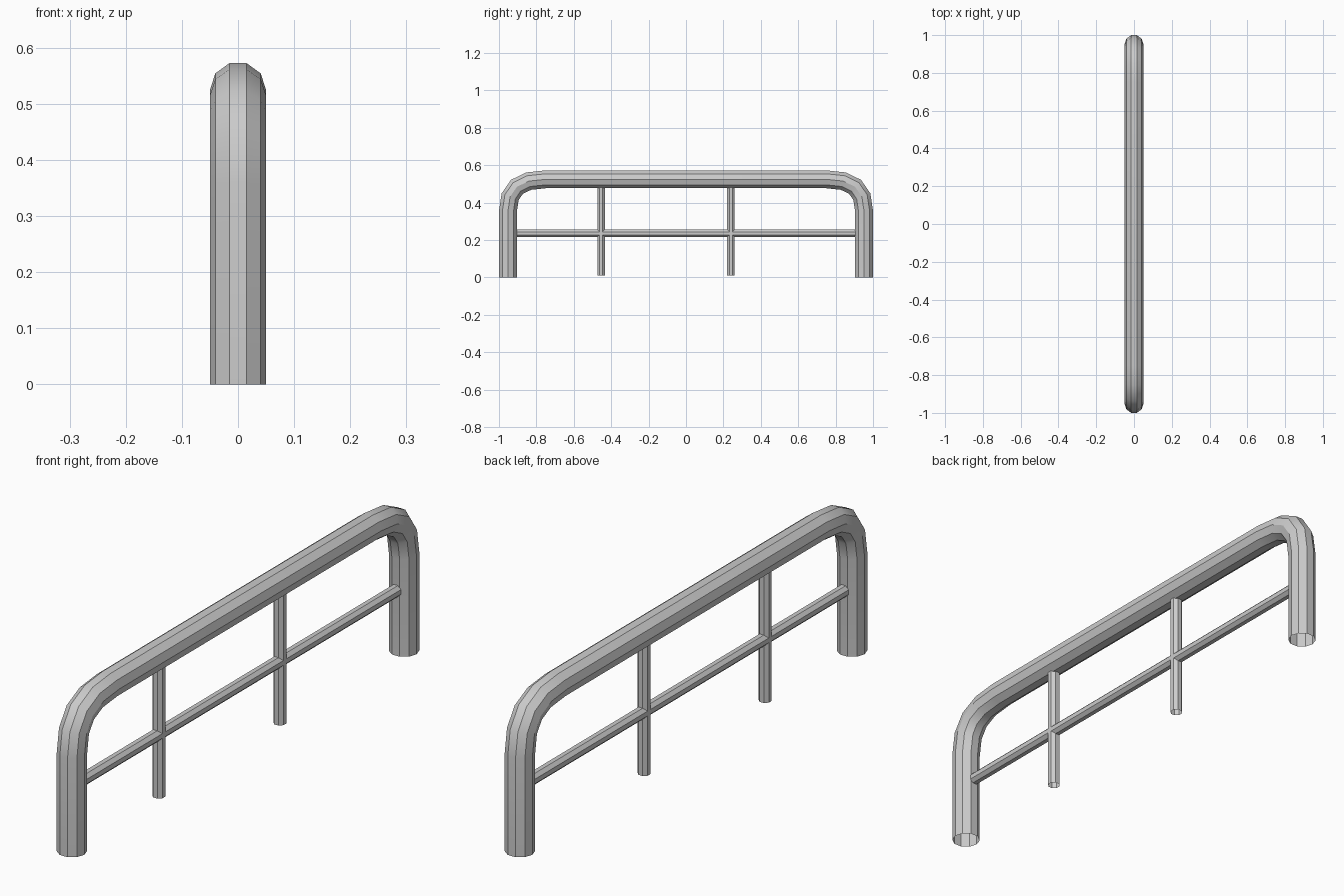
import bpy, bmesh
from math import pi, sin, cos, radians
from mathutils import Vector

if "Cube" in bpy.data.objects:
    bpy.data.objects.remove(bpy.data.objects["Cube"])


def tube(name, path, radius, sides, phase=0.0):
    """Open-ended mitred tube along a path of (y, z) points in the x = 0 plane."""
    pts = [Vector((0, y, z)) for y, z in path]
    across = Vector((1, 0, 0))
    bm = bmesh.new()
    rings = []
    for i, p in enumerate(pts):
        d0 = (p - pts[i - 1]).normalized() if i else None
        d1 = (pts[i + 1] - p).normalized() if i < len(pts) - 1 else None
        d0, d1 = d0 or d1, d1 or d0
        tangent = (d0 + d1).normalized()
        normal = tangent.cross(across) / tangent.dot(d0)
        rings.append([bm.verts.new(p + radius * (cos(a) * across + sin(a) * normal))
                      for a in (phase + 2 * pi * k / sides for k in range(sides))])
    for a, b in zip(rings, rings[1:]):
        for k in range(sides):
            n = (k + 1) % sides
            bm.faces.new((a[k], a[n], b[n], b[k]))
    bmesh.ops.recalc_face_normals(bm, faces=bm.faces)
    mesh = bpy.data.meshes.new(name)
    bm.to_mesh(mesh)
    bm.free()
    obj = bpy.data.objects.new(name, mesh)
    bpy.context.collection.objects.link(obj)
    bpy.ops.object.select_all(action='DESELECT')
    obj.select_set(True)
    bpy.context.view_layer.objects.active = obj
    bpy.ops.object.shade_smooth_by_angle(angle=radians(30))
    return obj


# Main rail: leg, rounded corner, top bar, mirrored corner and leg
leg_y, top_z = -0.952, 0.525
bend_z, bend_y, k = 0.355, -0.75, 0.7
half = [(leg_y, 0.0)]
for i in range(5):
    t = i / 4
    c1, c2, c3 = 3 * t * (1 - t) ** 2, 3 * t * t * (1 - t), t ** 3
    half.append((leg_y + (bend_y - leg_y) * (c2 * (1 - k) + c3),
                 bend_z + (top_z - bend_z) * (c1 * k + c2 + c3)))
path = half + [(-y, z) for y, z in reversed(half)]
tube("main_rail", path, 0.05, 10)

# Thin horizontal crossbar
tube("crossbar", [(-0.903, 0.236), (0.905, 0.236)], 0.022, 8, pi / 8)

# Thin uprights
for n, y in enumerate((-0.454, 0.24)):
    tube(f"upright_{n + 1}", [(y, 0.01), (y, 0.5)], 0.022, 8, pi / 8)
